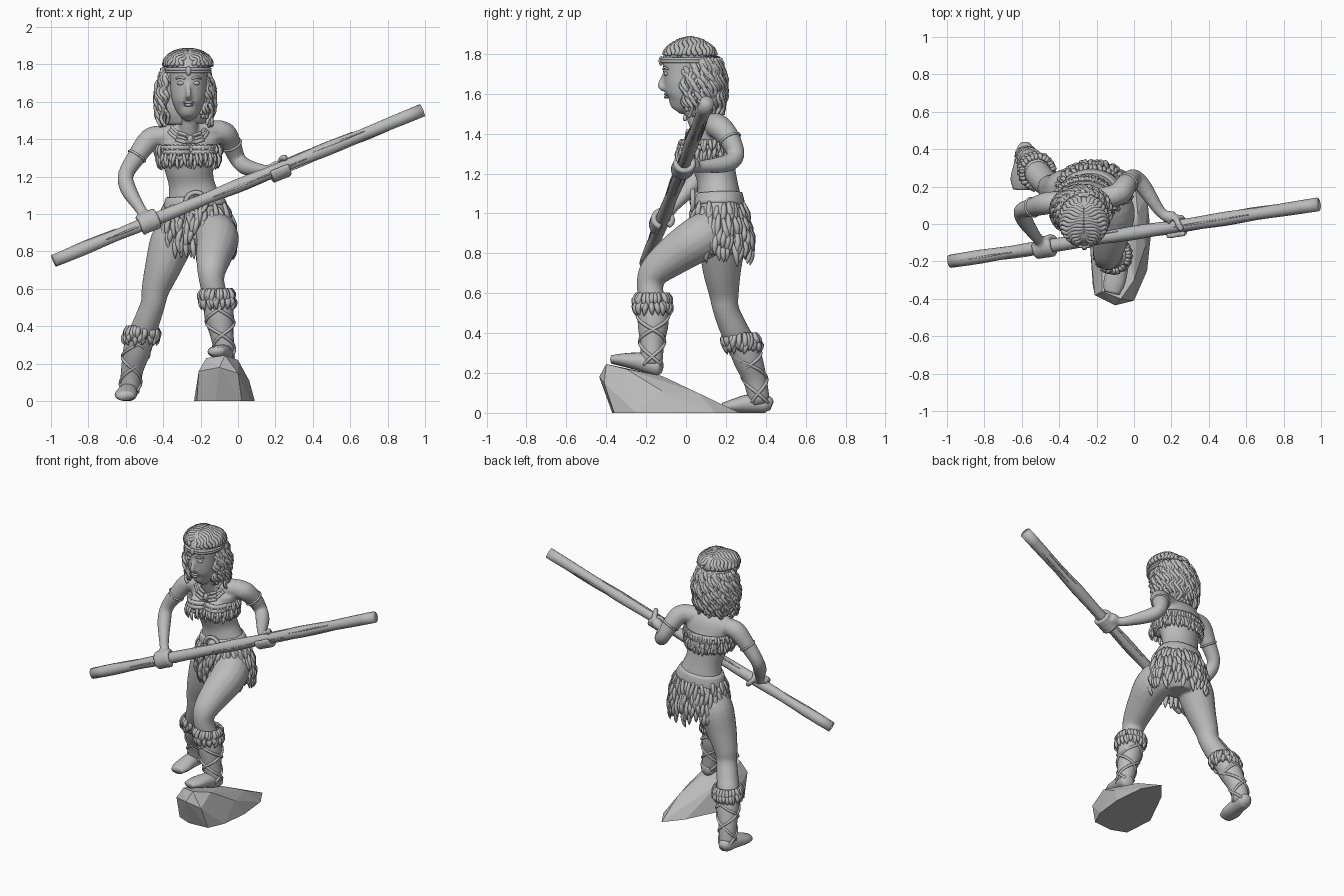
import bpy, bmesh, math, random
from math import sin, cos, pi
from mathutils import Vector, Matrix
from mathutils.bvhtree import BVHTree

random.seed(4)
if "Cube" in bpy.data.objects:
    bpy.data.objects.remove(bpy.data.objects["Cube"])

clay = bpy.data.materials.new("grey_clay")
clay.use_nodes = True
clay.diffuse_color = (0.5, 0.5, 0.5, 1)
clay.node_tree.nodes["Principled BSDF"].inputs["Base Color"].default_value = clay.diffuse_color


def finish(bm, name, smooth=True):
    bmesh.ops.recalc_face_normals(bm, faces=bm.faces)
    for f in bm.faces:
        f.smooth = smooth
    mesh = bpy.data.meshes.new(name)
    bm.to_mesh(mesh)
    mesh.materials.append(clay)
    obj = bpy.data.objects.new(name, mesh)
    bpy.context.collection.objects.link(obj)
    return obj


def pt(v, r, ry=None):
    return (*v, r, ry or r)


def spline(pts, sub):
    """Smooth path through points of x, y, z, radius and optional second radius."""
    p = [Vector(q if len(q) == 5 else (*q, q[3])) for q in pts]
    p = [p[0] * 2 - p[1]] + p + [p[-1] * 2 - p[-2]]
    out = []
    for a, b, c, d in zip(p, p[1:], p[2:], p[3:]):
        for i in range(sub):
            t = i / sub
            out.append(b + (c - a) * (t / 2) + (a * 2 - b * 5 + c * 4 - d) * (t * t / 2)
                       + (b * 3 - a - c * 3 + d) * (t ** 3 / 2))
    return out + [p[-2]]


def tube(bm, pts, sides=14, sub=4):
    path = spline(pts, sub)
    pos = [Vector(q[:3]) for q in path]
    rings, side = [], None
    for i, q in enumerate(path):
        t = (pos[min(i + 1, len(pos) - 1)] - pos[max(i - 1, 0)]).normalized()
        if side is None:
            side = Vector((1, 0, 0)) if abs(t.x) < 0.8 else Vector((0, 1, 0))
        side = (side - t * side.dot(t)).normalized()
        up = t.cross(side)
        angles = [2 * pi * k / sides for k in range(sides)]
        rings.append([bm.verts.new(pos[i] + side * cos(a) * q[3] + up * sin(a) * q[4]) for a in angles])
    for lo, hi in zip(rings, rings[1:]):
        for k in range(sides):
            n = (k + 1) % sides
            bm.faces.new((lo[k], lo[n], hi[n], hi[k]))
    bm.faces.new(rings[0][::-1])
    bm.faces.new(rings[-1])


def ball(bm, c, r):
    bmesh.ops.create_uvsphere(bm, u_segments=18, v_segments=12, radius=1,
                              matrix=Matrix.Translation(c) @ Matrix.Diagonal((*r, 1)))


def hoop(bm, c, axis, r, thick):
    rot = Vector(axis).to_track_quat('Z', 'Y')
    ring = [Vector(c) + rot @ Vector((cos(a) * r, sin(a) * r, 0)) for a in (2 * pi * i / 16 for i in range(17))]
    tube(bm, [pt(v, thick) for v in ring], 6, 2)


def fringe(bm, count, place, length, width, flare=0.25):
    """Row of pointed hanging tufts; place(angle) gives a point and its outward direction."""
    for i in range(count):
        p, out = place(2 * pi * (i + random.random() * 0.5) / count)
        along = out.cross(Vector((0, 0, 1))) * random.uniform(-0.25, 0.25)
        tip = (Vector((0, 0, -1)) + out * flare * random.uniform(0.3, 1) + along) * length * random.uniform(0.8, 1.15)
        tube(bm, [pt(p, width * 0.6), pt(p + tip * 0.4 + out * width * 0.8, width),
                  pt(p + tip * 0.75 + out * width * 0.5, width * 0.75), pt(p + tip, width * 0.1)], 5, 2)


# Torso, kept for placing the clothes on its surface
torso = [(-.22, .18, .80, .08, .08), (-.22, .18, .9, .17, .13), (-.225, .17, 1, .172, .12),
         (-.235, .165, 1.08, .142, .11), (-.25, .155, 1.17, .122, .1), (-.262, .135, 1.26, .135, .108),
         (-.265, .12, 1.35, .155, .112), (-.265, .12, 1.42, .165, .09), (-.26, .11, 1.47, .11, .06)]
body = bmesh.new()
tube(body, torso, 28)
for x, y in ((-.325, .03), (-.2, .045)):
    ball(body, (x, y, 1.325), (.066, .062, .066))
skin_tree = BVHTree.FromBMesh(body)


def on_torso(a, z, gap=0.0):
    c, d = Vector((-.255, .14, z)), Vector((sin(a), -cos(a), 0))
    hit = skin_tree.ray_cast(c + d, -d)[0] or c + d * 0.1
    return hit + d * gap, d


# Shoulders, neck and head
tube(body, [(-.45, .11, 1.41, .055), (-.26, .11, 1.435, .065), (-.08, .16, 1.445, .058)])
tube(body, [(-.262, .1, 1.4, .065), (-.265, .06, 1.47, .053), (-.265, .03, 1.57, .055)])
tube(body, [(-.265, -.05, 1.515, .025, .03), (-.265, -.04, 1.53, .045, .05), (-.265, -.02, 1.57, .074, .08),
            (-.265, -.01, 1.63, .092, .1), (-.265, 0, 1.7, .098, .115), (-.265, .01, 1.78, .1, .125),
            (-.265, .02, 1.85, .06, .08)], 24)
tube(body, [(-.265, -.1, 1.72, .01), (-.265, -.115, 1.68, .012), (-.265, -.127, 1.64, .016),
            (-.265, -.105, 1.625, .018)], 10)

# Arms
right_arm = [(-.40, .12, 1.42, .055), (-.47, .11, 1.40, .06), (-.54, .09, 1.31, .05), (-.6, .07, 1.21, .042),
             (-.585, .02, 1.13, .043), (-.53, -.06, 1.04, .031), (-.505, -.09, 1, .029)]
left_arm = [(-.12, .14, 1.44, .055), (-.07, .17, 1.43, .062), (-.035, .22, 1.37, .054), (0, .25, 1.29, .043),
            (.05, .2, 1.25, .044), (.13, .08, 1.235, .031), (.17, .04, 1.235, .028)]
# Legs
right_leg = [(-.31, .17, .95, .1), (-.355, .18, .85, .115), (-.4, .18, .72, .098), (-.44, .19, .6, .076),
             (-.455, .2, .52, .066), (-.49, .24, .42, .07), (-.53, .29, .32, .068), (-.575, .36, .1, .045)]
left_leg = [(-.15, .15, .92, .115), (-.11, .06, .87, .115), (-.125, -.06, .79, .1), (-.14, -.155, .71, .08),
            (-.14, -.18, .64, .067), (-.12, -.17, .55, .066), (-.1, -.165, .45, .07), (-.065, -.18, .25, .045)]
for limb in (right_arm, left_arm, right_leg, left_leg):
    tube(body, limb, 18)

# Hands wrapped round the staff
end_a, end_b = Vector((-.985, -.2, .75)), Vector((.985, .105, 1.555))
axis = (end_b - end_a).normalized()


def hand(t, arm, turn):
    wrist, c = Vector(arm[-1][:3]), end_a.lerp(end_b, t)
    w = wrist - c
    w = (w - axis * w.dot(axis)).normalized()
    v = axis.cross(w) * turn
    around = lambda a, s: c + axis * s + (w * cos(a) + v * sin(a)) * 0.046
    tube(body, [pt(wrist, .029), pt((wrist + c + w * .05) / 2, .034), pt(c + w * .045, .04)], 12)
    for k in range(4):
        tube(body, [pt(around(a * 0.7, (k - 1.5) * 0.027), .0165) for a in range(6)], 8, 3)
    tube(body, [pt(around(-a * 0.5, .02 + a * .009), .018) for a in range(5)], 8, 3)


hand(.257, right_arm, 1)
hand(.61, left_arm, -1)
figure = finish(body, "body")
fuse = figure.modifiers.new("fuse", 'REMESH')
fuse.mode, fuse.voxel_size, fuse.use_smooth_shade = 'VOXEL', 0.009, True
soften = figure.modifiers.new("soften", 'SMOOTH')
soften.iterations = 3

# Eyes, brows and lips
bm = bmesh.new()
for s in (-1, 1):
    ball(bm, (-.265 + s * .04, -.099, 1.7), (.021, .012, .011))
    tube(bm, [(-.265 + s * .018, -.112, 1.722, .006), (-.265 + s * .042, -.108, 1.732, .007),
              (-.265 + s * .066, -.09, 1.724, .005)], 6)
for z, w in ((1.597, .03), (1.583, .024)):
    ball(bm, (-.265, -.097, z), (w, .014, .008))
finish(bm, "face_features")

# Curly hair below the band, parted waves above it
bm = bmesh.new()
tube(bm, [(-.28, .09, 1.48, .1, .075), (-.283, .09, 1.55, .135, .1), (-.283, .085, 1.65, .135, .105),
          (-.27, .06, 1.76, .11, .11)], 24)
for layer in (1, .9):
    for i in range(48):
        a = 0.85 + (2 * pi - 1.7) * i / 47
        phase, drop = random.uniform(0, 6), random.uniform(.23, .31)
        lock = []
        for j in range(13):
            f = j / 12
            r = layer * (.74 + .32 * sin(min(1, f * 1.6) * pi / 2) - .16 * f ** 4 + .05 * cos(f * 18 + phase))
            b = a + .11 * sin(f * 18 + phase)
            lock.append((-.283 + .15 * r * sin(b), .07 - .125 * r * cos(b), 1.775 - f * drop, .016 - .007 * f))
        tube(bm, lock, 6, 2)
ball(bm, (-.268, .02, 1.8), (.122, .127, .075))
for s in (-1, 1):
    for i in range(15):
        u = -1.25 + 2.5 * i / 14
        wave = [(u + .07 * sin(j * 1.7 + i), j * 1.65 / 7) for j in range(8)]
        tube(bm, [(-.268 + s * .126 * cos(b) * sin(e), .02 + .132 * sin(b) * (.55 + .45 * sin(e)),
                   1.8 + .078 * cos(e) * cos(b * .8), .013) for b, e in wave], 6, 2)
finish(bm, "hair")

# Head band with pendant
bm = bmesh.new()
loop = [2 * pi * i / 24 for i in range(25)]
for z in (1.762, 1.775):
    tube(bm, [(-.266 + .117 * sin(a), .015 - .137 * cos(a), z, .009) for a in loop], 6, 2)
ball(bm, (-.265, -.125, 1.765), (.015, .012, .024))
finish(bm, "head_band")

# Collar with winged pendant
bm = bmesh.new()
for k in range(3):
    arc = [i / 6 for i in range(-6, 7)]
    tube(bm, [pt(on_torso(a * .95, 1.385 + k * .014 + .055 * a * a, .004)[0], .01) for a in arc], 6, 2)
ball(bm, on_torso(0, 1.4, .012)[0], (.016, .014, .024))
for s in (-1, 1):
    for k in range(3):
        tube(bm, [pt(on_torso(s * a, 1.375 + k * .02 + a * .04, .014)[0], .009) for a in (.15, .35, .55)], 6, 2)
finish(bm, "collar")

# Fringed top
bm = bmesh.new()
for x, y in ((-.325, .028), (-.2, .043)):
    ball(bm, (x, y, 1.322), (.07, .066, .064))
for z in (1.3, 1.33, 1.355):
    tube(bm, [pt(on_torso(a, z, .003)[0], .015) for a in loop], 6, 2)
for z, size in ((1.37, .065), (1.33, .075), (1.3, .06)):
    fringe(bm, 44, lambda a: on_torso(a, z, .008), size, .011, .12)
finish(bm, "fringed_top")

# Fringed skirt
skirt = [(-.23, .167, 1.06, .158, .118), (-.222, .172, .98, .182, .132), (-.22, .178, .9, .188, .14),
         (-.22, .18, .84, .17, .125)]
bm = bmesh.new()
tube(bm, skirt, 28)
levels = spline(skirt, 4)
for n, size, count in ((1, .12, 40), (4, .12, 42), (7, .11, 42), (10, .11, 36)):
    x, y, z, rx, ry = levels[n]
    fringe(bm, count, lambda a: (Vector((x + rx * sin(a), y - ry * cos(a), z + random.uniform(-.02, .02))),
                                 Vector((sin(a), -cos(a), 0))), size, .016, .14)
finish(bm, "fringed_skirt")

# Belt with round buckle
bm = bmesh.new()
tube(bm, [(-.23, .167, 1.03, .174, .13), (-.235, .167, 1.065, .164, .125), (-.238, .166, 1.1, .148, .117)], 32, 2)
hoop(bm, (-.225, .035, 1.06), (0, 1, 0), .055, .013)
ball(bm, (-.225, .04, 1.06), (.036, .022, .036))
finish(bm, "belt")

# Arm bands
bm = bmesh.new()
hoop(bm, (-.54, .09, 1.31), (-.13, -.04, -.19), .05, .007)
hoop(bm, (-.035, .22, 1.37), (.07, .08, -.14), .054, .007)
finish(bm, "arm_bands")

# Wrapped boots with fur cuffs
boots = {
    "right_boot": ([(-.515, .275, .37, .076), (-.54, .31, .27, .074), (-.565, .345, .17, .06), (-.58, .37, .05, .052)],
                   [(-.58, .43, .035, .025), (-.582, .4, .045, .045), (-.59, .32, .047, .052, .047),
                    (-.6, .24, .035, .06, .035), (-.602, .185, .026, .045, .024)]),
    "left_boot": ([(-.115, -.168, .57, .076), (-.1, -.165, .45, .078), (-.085, -.17, .35, .062), (-.067, -.17, .24, .052)],
                  [(-.055, -.12, .225, .025), (-.06, -.14, .23, .045), (-.08, -.22, .255, .052, .047),
                   (-.105, -.31, .265, .058, .034), (-.12, -.37, .268, .042, .022)]),
}
for name, (shaft, foot) in boots.items():
    bm = bmesh.new()
    tube(bm, shaft, 18)
    tube(bm, foot, 16)
    path = spline(shaft, 12)
    for turn in (-1, 1):
        for phase in (0, pi):
            wrap = [(q, turn * i * .2 + phase) for i, q in enumerate(path)][::2]
            tube(bm, [(q[0] + q[3] * cos(a), q[1] + q[3] * sin(a), q[2], .009) for q, a in wrap], 6, 2)
    for n, size in ((0, .08), (4, .065)):
        q = path[n]
        fringe(bm, 26, lambda a: (Vector((q[0] + q[3] * sin(a), q[1] - q[3] * cos(a), q[2] + .03)),
                                  Vector((sin(a), -cos(a), 0))), size, .015, .15)
    finish(bm, name)

# Wooden staff with raised grain
bm = bmesh.new()
tube(bm, [pt(end_a.lerp(end_b, i / 12), .035 + .003 * sin(i * 2.3)) for i in range(13)], 10, 2)
side = axis.cross(Vector((0, 0, 1))).normalized()
for i in range(14):
    a, t = random.uniform(0, 2 * pi), random.uniform(0, .85)
    out = (side * cos(a) + axis.cross(side) * sin(a)) * .033
    tube(bm, [pt(end_a.lerp(end_b, t + d) + out, r) for d, r in ((0, .002), (.06, .006), (.14, .002))], 5, 3)
finish(bm, "staff")

# Faceted rock
bm = bmesh.new()
for v in ((-.22, -.33, 0), (-.12, -.37, 0), (.02, -.36, 0), (.07, -.25, 0), (.09, -.06, 0), (.07, .15, 0),
          (0, .27, 0), (-.1, .15, 0), (-.235, -.12, 0), (-.21, -.38, .16), (-.1, -.435, .18), (0, -.41, .15),
          (-.17, -.36, .23), (-.07, -.4, .245), (0, -.3, .22), (.06, -.12, .11), (-.04, -.12, .185),
          (-.17, -.14, .17), (.02, .06, .1)):
    bm.verts.new(v)
bmesh.ops.convex_hull(bm, input=bm.verts)
bmesh.ops.delete(bm, geom=[v for v in bm.verts if not v.link_faces], context='VERTS')
finish(bm, "rock", False)
